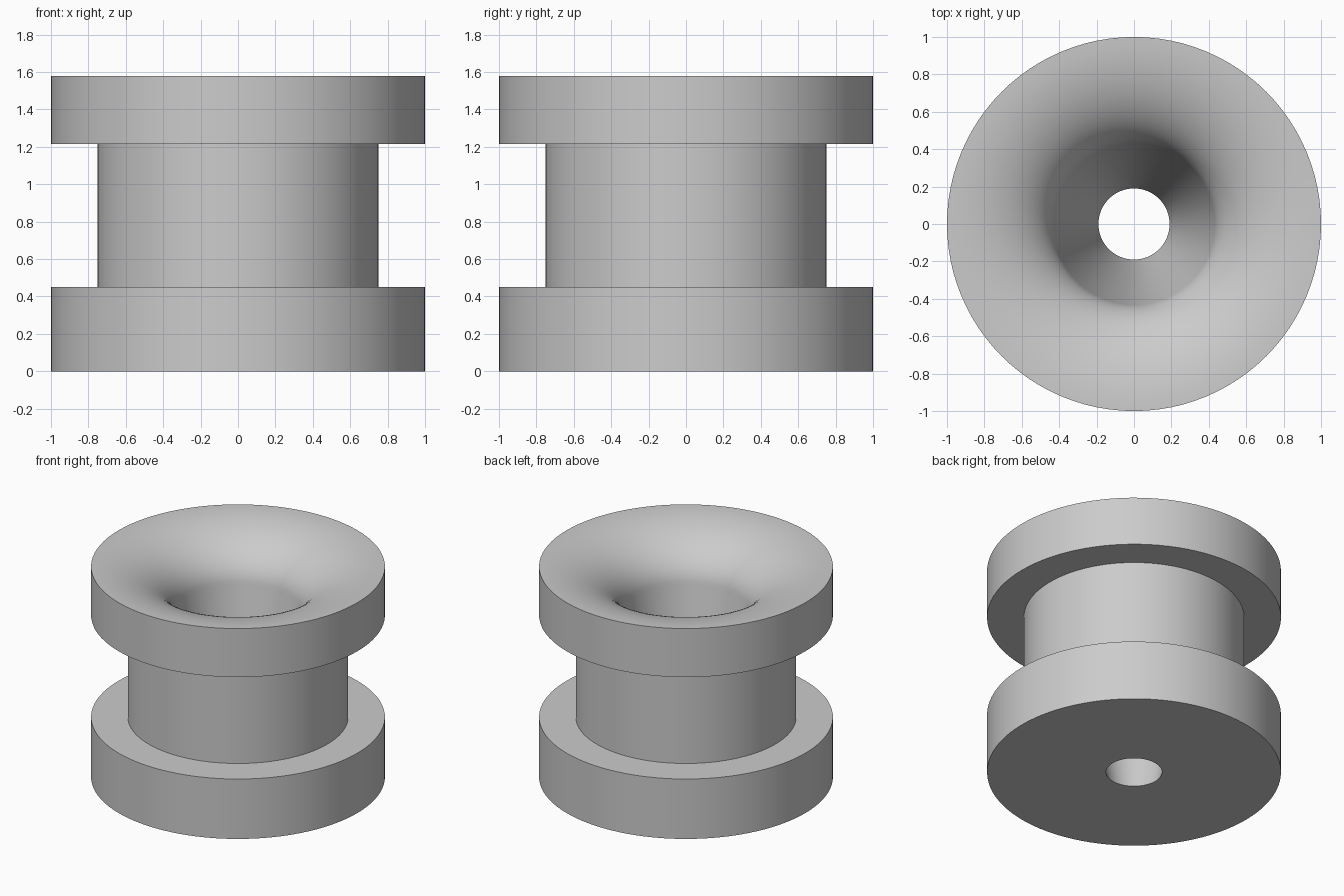
import bpy, bmesh
from math import sin, cos, pi, radians

cube = bpy.data.objects.get("Cube")
if cube:
    bpy.data.objects.remove(cube)

SEGMENTS = 96
HEIGHT, RIM, CORE, BORE, THROAT = 1.58, 1.0, 0.75, 0.19, 0.43
LOWER_TOP, UPPER_BOTTOM = 0.45, 1.215

grey = bpy.data.materials.new("plain_grey")
grey.use_nodes = True
colour = (0.6, 0.6, 0.6, 1)
grey.diffuse_color = colour
grey.node_tree.nodes["Principled BSDF"].inputs["Base Color"].default_value = colour

# Outer profile: lower flange, core, upper flange
profile = [(BORE, 0), (RIM, 0), (RIM, LOWER_TOP), (CORE, LOWER_TOP),
           (CORE, UPPER_BOTTOM), (RIM, UPPER_BOTTOM)]

# Flared mouth, rolling from the rim into the tapered bore
STEPS = 20
depth = HEIGHT - UPPER_BOTTOM
for i in range(STEPS + 1):
    a = radians(86) * i / STEPS
    profile.append((RIM - (RIM - THROAT) * sin(a),
                    UPPER_BOTTOM + depth * cos(a)))

# Revolve the closed profile
bm = bmesh.new()
rings = []
for s in range(SEGMENTS):
    t = 2 * pi * s / SEGMENTS
    rings.append([bm.verts.new((r * cos(t), r * sin(t), z)) for r, z in profile])
n = len(profile)
for s in range(SEGMENTS):
    here, there = rings[s], rings[(s + 1) % SEGMENTS]
    for i in range(n):
        j = (i + 1) % n
        bm.faces.new((here[i], there[i], there[j], here[j]))
bmesh.ops.recalc_face_normals(bm, faces=bm.faces)
mesh = bpy.data.meshes.new("flanged_spool")
bm.to_mesh(mesh)
bm.free()
mesh.materials.append(grey)
spool = bpy.data.objects.new("flanged_spool", mesh)
bpy.context.collection.objects.link(spool)

# Smooth round walls with crisp flange edges
bpy.ops.object.select_all(action='DESELECT')
spool.select_set(True)
bpy.context.view_layer.objects.active = spool
bpy.ops.object.shade_smooth_by_angle(angle=radians(30))
